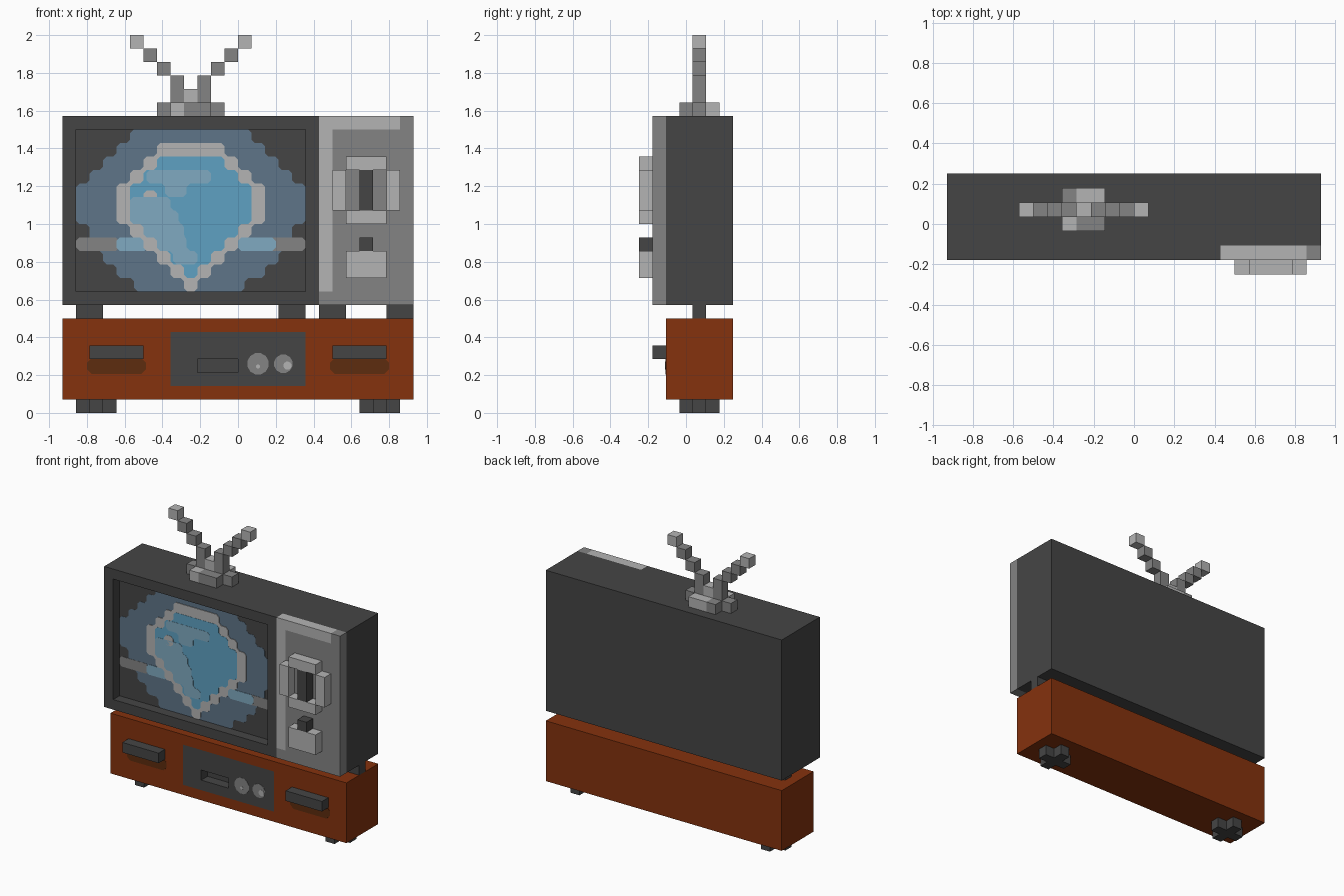
import bpy, bmesh, math
from mathutils import Vector, Matrix

if "Cube" in bpy.data.objects:
    bpy.data.objects.remove(bpy.data.objects["Cube"])

V = 2 / 28                      # size of one block


def pos(i, j, k):
    """Block grid corner to world position."""
    return Vector(((i - 13) * V, (j - 3.5) * V, k * V))


def material(name, rgb):
    lin = [(c / 255 / 12.92) if c < 11 else ((c / 255 + 0.055) / 1.055) ** 2.4 for c in rgb]
    m = bpy.data.materials.new(name)
    m.use_nodes = True
    m.diffuse_color = (*lin, 1)
    m.node_tree.nodes["Principled BSDF"].inputs["Base Color"].default_value = (*lin, 1)
    return m


DARK = material("charcoal", (69, 69, 69))
MID = material("mid grey", (132, 132, 132))
LIGHT = material("light grey", (180, 180, 180))
WOOD = material("orange wood", (133, 50, 13))
SHADE = material("dark wood", (93, 44, 14))
HAZE = material("slate blue", (95, 117, 136))
CYAN = material("sky blue", (94, 161, 194))
GLINT = material("pale blue", (128, 170, 193))


def finish(name, bm, *mats):
    bmesh.ops.recalc_face_normals(bm, faces=bm.faces)
    me = bpy.data.meshes.new(name)
    bm.to_mesh(me)
    bm.free()
    for m in mats:
        me.materials.append(m)
    ob = bpy.data.objects.new(name, me)
    bpy.context.collection.objects.link(ob)
    return ob


def add_box(bm, i0, i1, j0, j1, k0, k1):
    a, b = pos(i0, j0, k0), pos(i1, j1, k1)
    mat = Matrix.Translation((a + b) / 2) @ Matrix.Diagonal((*(b - a), 1))
    bmesh.ops.create_cube(bm, size=1, matrix=mat)


def boxes(name, mat, *cells):
    bm = bmesh.new()
    for c in cells:
        add_box(bm, *c)
    return finish(name, bm, mat)


def recessed_body(name, cell, cuts, hole, rule, mats):
    """Box scored along block planes, one front panel pushed in, faces coloured by rule."""
    bm = bmesh.new()
    add_box(bm, *cell)
    for axis, values in enumerate(cuts):
        for v in values:
            no = Vector([float(n == axis) for n in range(3)])
            bmesh.ops.bisect_plane(bm, geom=bm.verts[:] + bm.edges[:] + bm.faces[:],
                                   plane_co=pos(v, v, v), plane_no=no)
    target = pos((hole[0] + hole[1]) / 2, cell[2], (hole[2] + hole[3]) / 2)
    f = min(bm.faces, key=lambda q: (q.calc_center_median() - target).length)
    bmesh.ops.inset_region(bm, faces=[f], thickness=0, depth=0)
    bmesh.ops.translate(bm, verts=f.verts[:], vec=(0, V, 0))
    for f in bm.faces:
        c = f.calc_center_median()
        f.material_index = rule(c.x / V + 13, c.y / V + 3.5, c.z / V)
    return finish(name, bm, *mats)


def plate(name, pts, y, thick, mat, cut=0.0):
    """Thin painted plate from an x, z outline, with clipped corners."""
    pts = [Vector(p) for n, p in enumerate(pts) if Vector(p) != Vector(pts[n - 1])]
    out = []
    for n, p in enumerate(pts):
        if not cut:
            out.append(p)
            continue
        for q in (pts[n - 1], pts[(n + 1) % len(pts)]):
            d = q - p
            out.append(p + d.normalized() * min(cut, d.length * 0.4))
    bm = bmesh.new()
    f = bm.faces.new([bm.verts.new((p.x, y, p.y)) for p in out])
    ext = bmesh.ops.extrude_face_region(bm, geom=[f])
    bmesh.ops.translate(bm, vec=(0, -thick, 0),
                        verts=[g for g in ext["geom"] if isinstance(g, bmesh.types.BMVert)])
    return finish(name, bm, mat)


def disc(name, x, z, r, y, thick, mat):
    pts = [(x + r * math.cos(math.tau * (n + .5) / 12), z + r * math.sin(math.tau * (n + .5) / 12))
           for n in range(12)]
    return plate(name, pts, y, thick, mat)


def screen_shape(name, row, spans, layer, mat):
    """Stepped shape on the screen: one column span per block row, going down."""
    right = [(b, row + n + d) for n, (a, b) in enumerate(spans) for d in (0, 1)]
    left = [(a, row + n + d) for n, (a, b) in enumerate(spans) for d in (0, 1)]
    pts = [((c - 12) * V, (21 - r) * V) for c, r in right + left[::-1]]
    return plate(name, pts, pos(0, 2, 0).y, 0.0015 * layer, mat, 0.018)


# Low wooden cabinet with a dark player panel and a slot
def cabinet_rule(i, j, k):
    return 1 if 8 < i < 18 and 2 < k < 6 and j < 3.5 else 0


recessed_body("cabinet", (0, 26, 2, 7, 1, 7), ([8, 10, 13, 18], [], [2, 3, 4, 6]),
              (10, 13, 3, 4), cabinet_rule, (WOOD, DARK))

# Cabinet feet, drawer handles and the stain below each handle
front = pos(0, 2, 0).y
for side, f, h in (("right", 1, 2), ("left", 22, 20)):
    boxes(side + "_foot", DARK, (f, f + 3, 4, 5, 0, 1), (f + 1, f + 2, 3, 6, 0, 1))
    boxes(side + "_handle", DARK, (h, h + 4, 1, 2, 4, 5))
    x0, x1 = pos(h, 0, 0).x - 0.013, pos(h + 4, 0, 0).x + 0.013
    plate(side + "_handle_stain", [(x0, .205), (x1, .205), (x1, .29), (x0, .29)],
          front, 0.002, SHADE, 0.025)

# Player dials
disc("large_dial", 0.106, 0.26, 0.058, front, 0.002, MID)
disc("small_dial", 0.24, 0.26, 0.05, front, 0.002, MID)
disc("large_dial_spot", 0.106, 0.245, 0.011, front, 0.004, LIGHT)
disc("small_dial_spot", 0.262, 0.25, 0.022, front, 0.004, LIGHT)

# Short blocks that carry the television
boxes("television_legs", DARK, *[(i, i + 2, 4, 5, 7, 8) for i in (1, 16, 19, 24)])


# Television body with recessed screen and grey control strip
def body_rule(i, j, k):
    if i < 19.01 or j > 2:
        return 0
    if k < 8.01 or i > 25.99:
        return 1
    return 2 if (i < 20 and k > 9) or (k > 21 and i < 25) else 1


recessed_body("television_body", (0, 26, 1, 7, 8, 22), ([1, 18, 19, 20, 25], [2], [9, 21]),
              (1, 18, 9, 21), body_rule, (DARK, MID, LIGHT))

# Picture on the screen
screen_shape("screen_haze", 0, [(4, 13), (3, 14), (2, 15), (1, 16), (0, 17), (0, 17), (0, 17),
                                (1, 16), (1, 16), (2, 15), (3, 14), (4.3, 12.5)], 1, HAZE)
for n, (a, b, mat) in enumerate([(0, 3.2, MID), (14, 17, MID), (3, 5.3, GLINT), (12, 14.8, GLINT)]):
    screen_shape(f"screen_band_{n + 1}", 8, [(a, b)], 2 + n // 2, mat)
screen_shape("screen_ring", 1, [(6, 11), (5, 12), (4, 13), (3, 14), (3, 14), (3, 14), (4, 13),
                                (5, 12), (6, 11), (7, 10), (8, 9)], 4, LIGHT)
screen_shape("screen_globe", 2, [(6, 11), (5, 12), (4, 13), (4, 13), (4, 13), (5, 12),
                                 (6, 11), (7, 10), (8, 9)], 5, CYAN)
screen_shape("globe_upper_glint", 3, [(5.2, 10), (6.6, 8.2)], 6, GLINT)
screen_shape("globe_lower_glint", 5, [(4, 7), (4, 7.6), (5, 8), (6, 8.2), (7.2, 9)], 6, GLINT)
screen_shape("globe_spot", 4.5, [(5, 6)], 6, LIGHT)

# Channel dial, knob and speaker block on the control strip
boxes("channel_dial_ring", LIGHT, (21, 24, 0, 1, 18, 19), (21, 24, 0, 1, 14, 15),
      (20, 21, 0, 1, 15, 18), (24, 25, 0, 1, 15, 18))
boxes("channel_dial_bar", DARK, (22, 23, 0, 1, 15, 18))
boxes("volume_knob", DARK, (22, 23, 0, 1, 12, 13))
boxes("control_block", LIGHT, (21, 24, 0, 1, 10, 12))

# Antenna base and stepped arms
boxes("antenna_base", MID, (7, 12, 4, 5, 22, 23), (8, 9, 5, 6, 22, 23), (9, 11, 3, 4, 22, 23))
boxes("antenna_base_highlight", LIGHT, (9, 11, 5, 6, 22, 23), (8, 9, 3, 4, 22, 23),
      (9, 10, 4, 5, 23, 24))
for side, i, s in (("right", 8, -1), ("left", 10, 1)):
    arm = [(i + s * n, i + s * n + 1, 4, 5, 24 + n, 25 + n) for n in range(4)]
    boxes(side + "_antenna_arm", MID, (i, i + 1, 4, 5, 23, 25), *arm[1:3])
    boxes(side + "_antenna_tip", LIGHT, arm[3])
